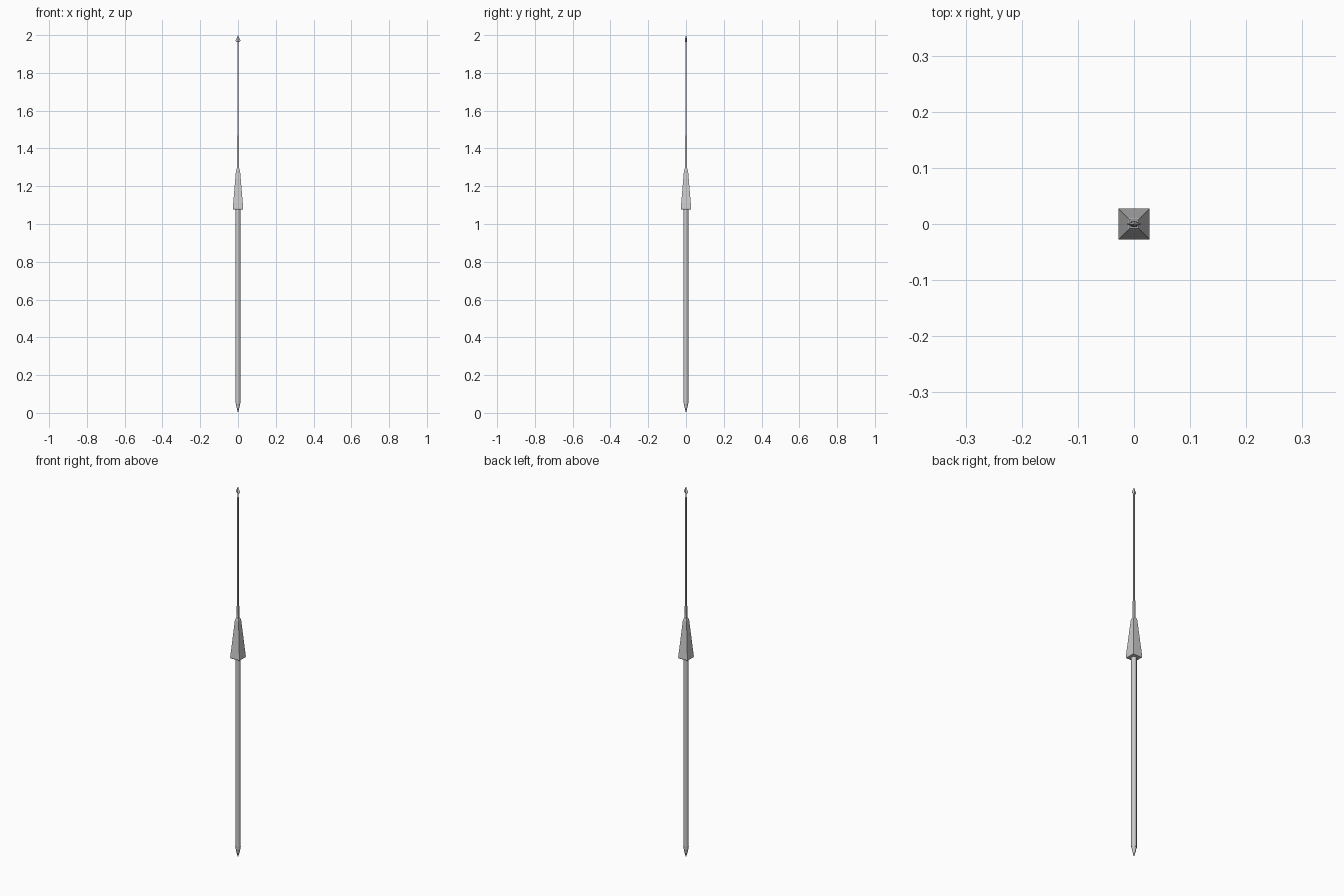
import bpy, bmesh, math

if "Cube" in bpy.data.objects:
    bpy.data.objects.remove(bpy.data.objects["Cube"])


def loft(name, sides, rings, turn=0.0, smooth=False):
    """Stack rings of (z, half_x, half_y); a zero size makes a point."""
    bm = bmesh.new()
    k = 1 / math.cos(math.pi / sides)  # sizes are measured across the flats
    loops = []
    for z, hx, hy in rings:
        if hx == 0:
            loops.append([bm.verts.new((0, 0, z))])
            continue
        angles = [turn + 2 * math.pi * i / sides for i in range(sides)]
        s = k if turn else 1
        loops.append([bm.verts.new((hx * s * math.cos(a), hy * s * math.sin(a), z))
                      for a in angles])
    for a, b in zip(loops, loops[1:]):
        for i in range(sides):
            j = (i + 1) % sides
            if len(a) == 1:
                bm.faces.new((a[0], b[j], b[i]))
            elif len(b) == 1:
                bm.faces.new((a[i], a[j], b[0]))
            else:
                bm.faces.new((a[i], a[j], b[j], b[i]))
    for loop in (loops[0], loops[-1]):
        if len(loop) > 2:
            bm.faces.new(loop)
    bmesh.ops.recalc_face_normals(bm, faces=bm.faces)
    mesh = bpy.data.meshes.new(name)
    bm.to_mesh(mesh)
    bm.free()
    obj = bpy.data.objects.new(name, mesh)
    bpy.context.collection.objects.link(obj)
    if smooth:
        bpy.ops.object.select_all(action='DESELECT')
        obj.select_set(True)
        bpy.context.view_layer.objects.active = obj
        bpy.ops.object.shade_smooth_by_angle(angle=math.radians(50))
    return obj


# wooden shaft
loft("shaft", 8, [(0.05, 0.0125, 0.0125), (1.10, 0.0125, 0.0125)],
     turn=math.pi / 8, smooth=True)

# pointed butt spike
loft("butt_spike", 8, [(0, 0, 0), (0.03, 0.008, 0.008), (0.06, 0.013, 0.013)],
     turn=math.pi / 8, smooth=True)

# square tapered joint block
loft("joint_block", 4, [(1.077, 0.026, 0.026), (1.082, 0.0275, 0.0275),
                        (1.28, 0.011, 0.011), (1.293, 0.007, 0.007)],
     turn=math.pi / 4)

# long thin iron shank
loft("iron_shank", 4, [(1.27, 0.0055, 0.0055), (1.37, 0.0042, 0.0042),
                       (1.80, 0.0032, 0.0032), (1.975, 0.0025, 0.0025)],
     turn=math.pi / 4)

# flat barbed head
loft("spear_head", 4, [(1.962, 0.003, 0.003), (1.969, 0.0135, 0.0055),
                       (1.98, 0.009, 0.005), (2.0, 0, 0)])
